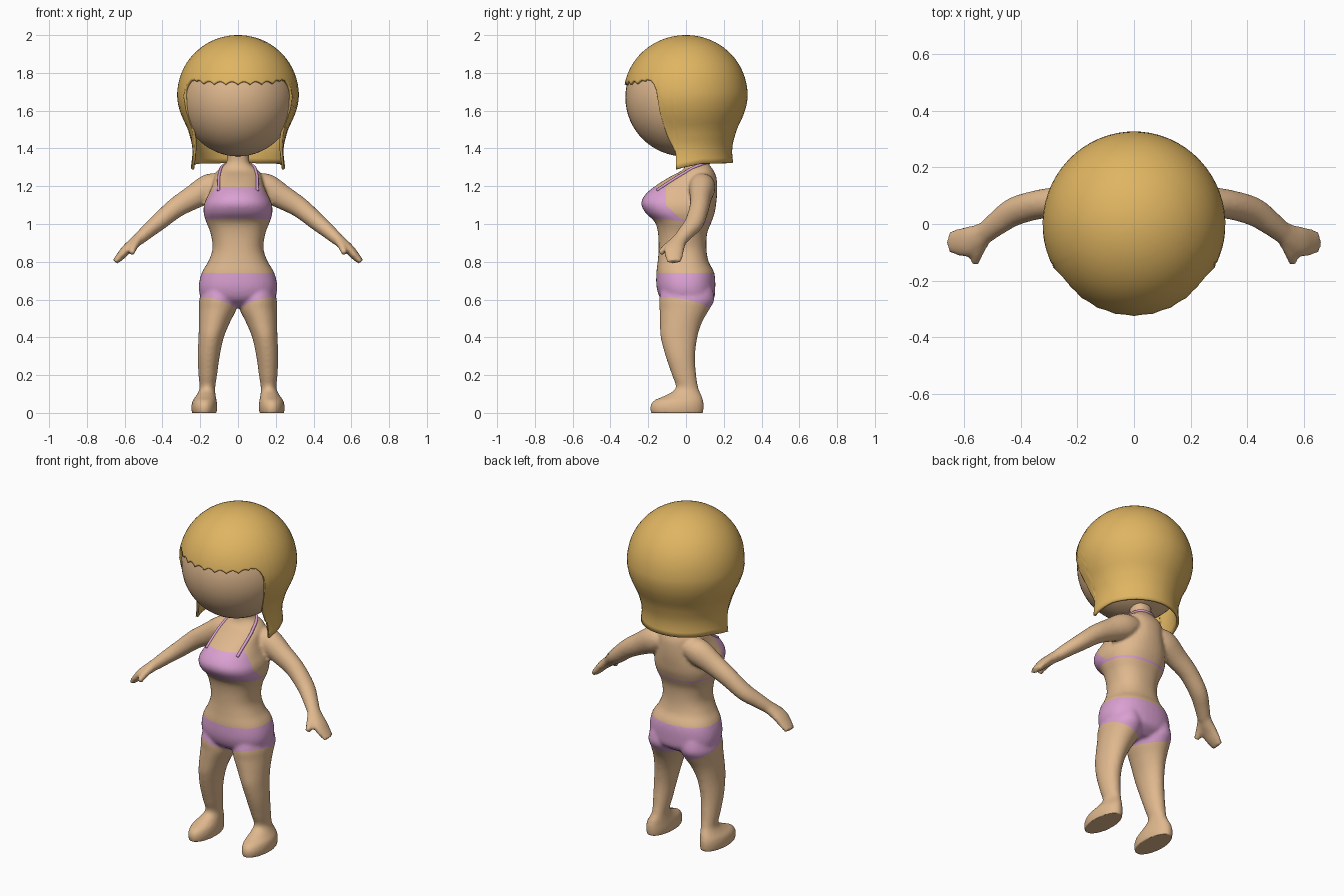
import bpy, bmesh, math
from mathutils import Vector
from mathutils.bvhtree import BVHTree

if "Cube" in bpy.data.objects:
    bpy.data.objects.remove(bpy.data.objects["Cube"])


def material(name, rgb):
    m = bpy.data.materials.new(name)
    m.diffuse_color = (*rgb, 1)
    m.use_nodes = True
    m.node_tree.nodes["Principled BSDF"].inputs["Base Color"].default_value = m.diffuse_color
    return m


SKIN = material("skin", (0.74, 0.48, 0.27))
HAIR = material("blonde_hair", (0.74, 0.46, 0.12))
CLOTH = material("pink_cloth", (0.70, 0.35, 0.64))


def smooth_rows(rows, steps=5):
    """Catmull-Rom interpolation between rows of numbers."""
    out = []
    for i in range(len(rows) - 1):
        p0, p1, p2, p3 = (rows[min(max(i + k, 0), len(rows) - 1)] for k in (-1, 0, 1, 2))
        for s in range(steps):
            t = s / steps
            out.append([0.5 * (2 * b + (c - a) * t + (2 * a - 5 * b + 4 * c - d) * t * t
                               + (3 * b - a - 3 * c + d) * t ** 3)
                        for a, b, c, d in zip(p0, p1, p2, p3)])
    return out + [list(rows[-1])]


def skin_rings(bm, rings):
    """Bridge equal rings of points and cap both ends."""
    loops = [[bm.verts.new(p) for p in ring] for ring in rings]
    n = len(loops[0])
    for a, b in zip(loops, loops[1:]):
        for j in range(n):
            bm.faces.new((a[j], a[(j + 1) % n], b[(j + 1) % n], b[j]))
    bm.faces.new(loops[0][::-1])
    bm.faces.new(loops[-1])


def stack(bm, rows, power=2.0, n=40):
    """Upright loft; each row is z, x0, x1, y0, y1."""
    rings = []
    for z, x0, x1, y0, y1 in smooth_rows(rows):
        ring = []
        for j in range(n):
            a = 2 * math.pi * j / n
            c, s = math.cos(a), math.sin(a)
            c = math.copysign(abs(c) ** (2 / power), c)
            s = math.copysign(abs(s) ** (2 / power), s)
            ring.append(((x0 + x1) / 2 + (x1 - x0) / 2 * c, (y0 + y1) / 2 + (y1 - y0) / 2 * s, z))
        rings.append(ring)
    skin_rings(bm, rings)


def tube(bm, rows, n=20, steps=5):
    """Loft along a path; each row is x, y, z, depth radius, thickness radius."""
    rows = smooth_rows(rows, steps)
    rings = []
    for i, r in enumerate(rows):
        t = (Vector(rows[min(i + 1, len(rows) - 1)][:3]) - Vector(rows[max(i - 1, 0)][:3])).normalized()
        v = t.cross(Vector((0, 1, 0))).normalized()
        u = v.cross(t)
        rings.append([Vector(r[:3]) + u * r[3] * math.cos(a) + v * r[4] * math.sin(a)
                      for a in (2 * math.pi * j / n for j in range(n))])
    skin_rings(bm, rings)


def add_object(name, bm, mats):
    bmesh.ops.recalc_face_normals(bm, faces=bm.faces)
    me = bpy.data.meshes.new(name)
    bm.to_mesh(me)
    bm.free()
    ob = bpy.data.objects.new(name, me)
    bpy.context.collection.objects.link(ob)
    for m in mats:
        me.materials.append(m)
    me.shade_smooth()
    return ob


# Body: torso and neck
bm = bmesh.new()
torso = [(0.56, 0.09, -0.07, 0.09), (0.60, 0.185, -0.13, 0.145), (0.66, 0.208, -0.155, 0.155),
         (0.74, 0.193, -0.157, 0.150), (0.80, 0.158, -0.150, 0.12), (0.87, 0.135, -0.145, 0.108),
         (0.95, 0.145, -0.148, 0.112), (1.01, 0.168, -0.165, 0.135), (1.06, 0.182, -0.215, 0.152),
         (1.11, 0.178, -0.237, 0.16), (1.16, 0.155, -0.212, 0.165), (1.21, 0.135, -0.15, 0.165),
         (1.25, 0.125, -0.085, 0.16), (1.285, 0.108, -0.02, 0.145), (1.32, 0.064, 0.0, 0.12),
         (1.36, 0.058, 0.0, 0.11), (1.44, 0.058, -0.01, 0.10)]
stack(bm, [(z, -w, w, a, b) for z, w, a, b in torso], 2.3)

# Limbs, both sides
leg = [(-0.012, 0.115, 0.242, -0.182, 0.088), (0.03, 0.110, 0.247, -0.190, 0.094),
       (0.065, 0.113, 0.240, -0.170, 0.091), (0.09, 0.118, 0.222, -0.115, 0.083),
       (0.13, 0.121, 0.204, -0.055, 0.066), (0.20, 0.111, 0.209, -0.074, 0.054),
       (0.30, 0.097, 0.213, -0.108, 0.048), (0.40, 0.075, 0.209, -0.134, 0.060),
       (0.48, 0.042, 0.207, -0.138, 0.085), (0.55, 0.008, 0.206, -0.140, 0.125),
       (0.60, 0.006, 0.205, -0.142, 0.15), (0.66, 0.02, 0.19, -0.13, 0.14)]
arm = [(0.09, 0.085, 1.21, 0.065, 0.06), (0.15, 0.085, 1.19, 0.07, 0.076), (0.24, 0.078, 1.14, 0.058, 0.064),
       (0.33, 0.070, 1.085, 0.052, 0.054), (0.42, 0.045, 1.01, 0.051, 0.046),
       (0.48, 0.005, 0.96, 0.044, 0.039), (0.53, -0.035, 0.915, 0.038, 0.032)]
hand = [(0.51, -0.02, 0.935, 0.036, 0.030), (0.555, -0.048, 0.895, 0.046, 0.03),
        (0.59, -0.062, 0.865, 0.053, 0.027), (0.62, -0.064, 0.832, 0.048, 0.023),
        (0.65, -0.062, 0.800, 0.038, 0.016)]
thumb = [(0.525, -0.045, 0.92, 0.024, 0.024), (0.545, -0.085, 0.89, 0.023, 0.021),
         (0.556, -0.112, 0.868, 0.021, 0.019), (0.562, -0.138, 0.845, 0.016, 0.015)]
for s in (-1, 1):
    stack(bm, [(z, min(s * a, s * b), max(s * a, s * b), c, d) for z, a, b, c, d in leg])
    for part in (arm, hand, thumb):
        tube(bm, [(s * r[0], *r[1:]) for r in part])
body = add_object("body", bm, [SKIN, CLOTH])

# Fuse the body into one smooth skin
rm = body.modifiers.new("fuse", "REMESH")
rm.mode, rm.voxel_size = "VOXEL", 0.01
sm = body.modifiers.new("soften", "SMOOTH")
sm.factor, sm.iterations = 0.5, 4
fused = bpy.data.meshes.new_from_object(body.evaluated_get(bpy.context.evaluated_depsgraph_get()))
body.modifiers.clear()
bm = bmesh.new()
bm.from_mesh(fused)
for v in bm.verts:
    v.co.z = max(v.co.z, 0)


# Swimwear edges as planes: value = n . p - d, positive on the normal side
def plane(n, d):
    return Vector(n), d


waist = plane((0, 0, 1), 0.74)
leg_cut = {s: plane((-0.3 * s, 0.21, 1), 0.5385) for s in (-1, 1)}
hem = plane((0, 0.09, 1), 1.013)
band = plane((0, 0.09, 1), 1.026)
neckline = plane((0, 0, 1), 1.195)
armhole = plane((0, 1, 0), -0.105)
side_slope = plane((0, 1, 1.1), 1.102)


def side(pl, p):
    return pl[0].dot(p) - pl[1]


for pl, lo, hi in ([(waist, 0.6, 0.9)] + [(p, 0.45, 0.75) for p in leg_cut.values()]
                   + [(p, 0.95, 1.25) for p in (hem, band, neckline, armhole, side_slope)]):
    faces = [f for f in bm.faces if lo < f.calc_center_median().z < hi and abs(f.calc_center_median().x) < 0.23]
    geom = list({e for f in faces for e in f.edges}) + list({v for f in faces for v in f.verts}) + faces
    bmesh.ops.bisect_plane(bm, geom=geom, dist=0.0006, plane_co=pl[0] * (pl[1] / pl[0].length_squared),
                           plane_no=pl[0])
for f in bm.faces:
    p = f.calc_center_median()
    f.smooth = True
    pants = abs(p.x) < 0.23 and side(waist, p) < 0 and side(leg_cut[1 if p.x > 0 else -1], p) > 0
    cups = side(neckline, p) < 0 and (side(armhole, p) < 0 or side(side_slope, p) < 0)
    top = abs(p.x) < 0.22 and side(hem, p) > 0 and (cups or side(band, p) < 0)
    f.material_index = int(pants or top)
tree = BVHTree.FromBMesh(bm)
bm.to_mesh(body.data)
bm.free()

# Halter strap laid on the skin, running around the back of the neck
half = [(0.108, -0.16, 1.185), (0.113, -0.09, 1.24), (0.102, 0.0, 1.29), (0.07, 0.085, 1.32), (0.0, 0.125, 1.325)]
path = smooth_rows(half + [(-x, y, z) for x, y, z in half[-2::-1]], 6)
rows = []
for p in path:
    co, no, _, _ = tree.find_nearest(Vector(p))
    rows.append((*(co + no * 0.001), 0.008, 0.008))
bm = bmesh.new()
tube(bm, rows, 8, 1)
add_object("halter_strap", bm, [CLOTH])

# Head
bm = bmesh.new()
bmesh.ops.create_uvsphere(bm, u_segments=48, v_segments=32, radius=1)
for v in bm.verts:
    v.co = Vector((v.co.x * 0.302, v.co.y * 0.314 - 0.007, v.co.z * 0.312 + 1.67))
add_object("head", bm, [SKIN])

# Hair shell: bob with a scalloped fringe, trimmed by angle from the front
EDGE = [(48, 1.765), (54, 1.76), (58, 1.74), (61, 1.71), (62.3, 1.67), (63.2, 1.60), (65.5, 1.50), (68.5, 1.45),
        (73, 1.41), (77, 1.37), (78, 1.29), (86, 1.30), (110, 1.32), (180, 1.325)]
PROFILE = [(1.27, 0.254), (1.32, 0.247), (1.37, 0.241), (1.42, 0.243), (1.50, 0.265), (1.57, 0.298),
           (1.62, 0.315), (1.67, 0.323)]


def lookup(table, x):
    for (a, fa), (b, fb) in zip(table, table[1:]):
        if x <= b:
            return fa + (fb - fa) * (x - a) / (b - a)
    return table[-1][1]


def hair_radius(z):
    if z > 1.67:
        return 0.323 * math.sqrt(max(0, 1 - ((z - 1.67) / 0.33) ** 2.1))
    return lookup(PROFILE, z)


def hair_edge(deg):
    if deg < 48:
        return 1.738 + 0.016 * abs(math.sin(math.pi * deg / 12)) + 0.012 * (deg / 48) ** 3
    return lookup(EDGE, deg)


right = [2 * i for i in range(24)] + [48, 51, 54, 56, 58, 59.5, 61, 62.3, 63.2, 65.5, 68.5, 73, 75, 77, 78, 82] + \
    list(range(86, 181, 6)) + [180]
degs = [-d for d in right[:0:-1] if d < 180] + right
bm = bmesh.new()
crown = bm.verts.new((0, 0, 2.0))
ROWS = 32
cols = []
for d in degs:
    zb, a = hair_edge(abs(d)), math.radians(d)
    z9 = 2.0 - (2.0 - zb) * (1 - math.cos(math.pi / 2 * 9 / ROWS))
    stretch = 1 + (0.025 if abs(d) < 90 else 0.012) * abs(math.cos(a))
    col = []
    for k in range(1, ROWS + 1):
        if k < 10:
            z = 2.0 - (2.0 - zb) * (1 - math.cos(math.pi / 2 * k / ROWS))
        else:
            z = z9 + (zb - z9) * (k - 9) / (ROWS - 9)
        r = hair_radius(z)
        col.append(bm.verts.new((r * math.sin(a), -r * math.cos(a) * stretch, z)))
    cols.append(col)
for a, b in zip(cols, cols[1:] + cols[:1]):
    bm.faces.new((crown, a[0], b[0]))
    for k in range(ROWS - 1):
        bm.faces.new((a[k], a[k + 1], b[k + 1], b[k]))
hair = add_object("hair", bm, [HAIR])
sol = hair.modifiers.new("thickness", "SOLIDIFY")
sol.thickness, sol.offset = 0.014, -1
bpy.context.view_layer.objects.active = hair
hair.select_set(True)
bpy.ops.object.shade_smooth_by_angle(angle=math.radians(50))
